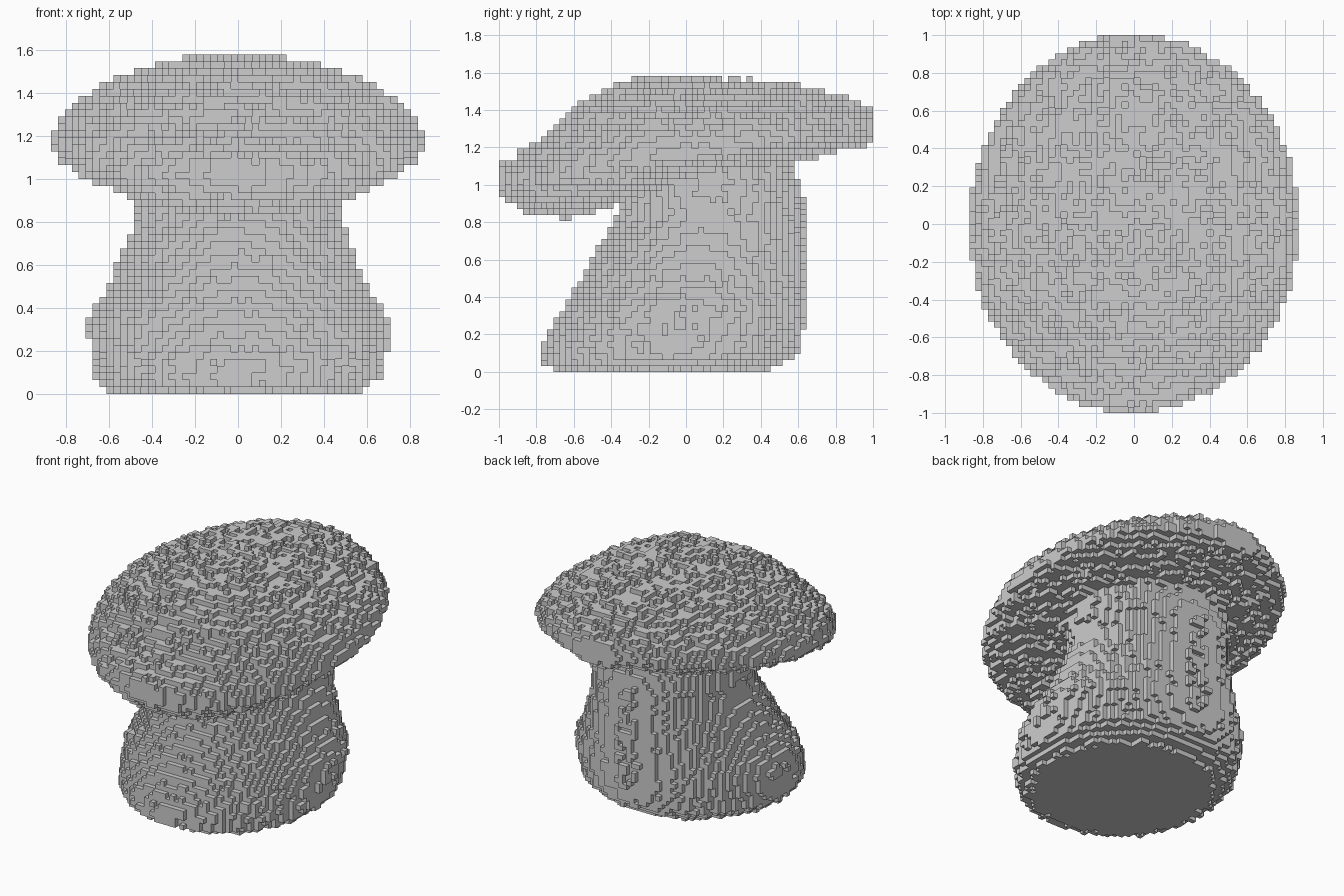
import bpy
import bmesh
import random

random.seed(4)
if "Cube" in bpy.data.objects:
    bpy.data.objects.remove(bpy.data.objects["Cube"], do_unlink=True)

NX, NY, NZ = 54, 62, 49
S = 2 / NY  # block size

grey = bpy.data.materials.new("mid grey")
grey.use_nodes = True
grey.diffuse_color = (0.61, 0.61, 0.61, 1)
grey.node_tree.nodes["Principled BSDF"].inputs["Base Color"].default_value = (0.61, 0.61, 0.61, 1)

# Profiles as (position, value) pairs
CAP_TOP = [(-1, 1.1), (-0.8, 1.21), (-0.6, 1.41), (-0.4, 1.53), (-0.2, 1.57),
           (0.15, 1.565), (0.57, 1.53), (0.86, 1.46), (1, 1.39)]
CAP_BOTTOM = [(-1, 0.97), (-0.84, 0.84), (-0.58, 0.84), (-0.4, 0.89), (-0.3, 0.94),
              (0, 1.0), (0.6, 1.13), (0.8, 1.19), (1, 1.23)]
STEM_FRONT = [(0, -0.7), (0.05, -0.77), (0.16, -0.76), (0.82, -0.37), (1.2, -0.28)]
STEM_BACK = [(0, 0.45), (0.1, 0.59), (0.25, 0.63), (0.92, 0.63), (1.05, 0.58), (1.2, 0.56)]
STEM_WIDTH = [(0, 0.58), (0.1, 0.68), (0.33, 0.7), (0.5, 0.6), (0.75, 0.5), (0.85, 0.48),
              (0.95, 0.51), (1.2, 0.52)]


def along(profile, t):
    """Linear interpolation of a profile."""
    for (a, u), (b, v) in zip(profile, profile[1:]):
        if t <= b:
            return u + (v - u) * max(0, t - a) / (b - a)
    return profile[-1][1]


def centre(i, j, k):
    return (i + 0.5 - NX / 2) * S, (j + 0.5 - NY / 2) * S, (k + 0.5) * S


def cap_cells():
    """Tilted dome, one column of blocks at a time, with a rough surface."""
    cells = set()
    for i in range(NX):
        for j in range(NY):
            x, y, _ = centre(i, j, 0)
            width2 = 1 - (y / 1.005) ** 2
            across = 1 - (x / 0.875) ** 2 / width2
            if across * width2 <= random.uniform(-0.02, 0.02):
                continue
            across = max(0, across) ** 0.6
            mid = 1.16 + 0.15 * y
            top = mid + (along(CAP_TOP, y) - mid) * across + random.uniform(-0.03, 0.018)
            low = mid - (mid - along(CAP_BOTTOM, y)) * across + random.uniform(-0.02, 0.02)
            cells.add((i, j, int(mid / S)))
            for k in range(NZ):
                if low <= centre(i, j, k)[2] <= top:
                    cells.add((i, j, k))
    return cells


def stem_cells():
    """Leaning stem that swells toward the foot, ragged at the ground."""
    cells = set()
    for k in range(int(1.2 / S)):
        z = (k + 0.5) * S
        front, back = along(STEM_FRONT, z), along(STEM_BACK, z)
        cy, ry, rx = (front + back) / 2, (back - front) / 2, along(STEM_WIDTH, z)
        rough = 0.2 if k == 0 else 0.035
        for i in range(NX):
            for j in range(NY):
                x, y, _ = centre(i, j, k)
                d = (x / rx) ** 2 + ((y - cy) / ry) ** 2
                if d < 1 + random.uniform(-rough, 0.03):
                    cells.add((i, j, k))
    return cells


def build(name, cells, solid):
    """Make a mesh of the block faces that border empty space."""
    bm = bmesh.new()
    corners = {}

    def vert(p):
        if p not in corners:
            corners[p] = bm.verts.new(((p[0] - NX / 2) * S, (p[1] - NY / 2) * S, p[2] * S))
        return corners[p]

    for cell in sorted(cells):
        for axis in range(3):
            for side in (0, 1):
                near = list(cell)
                near[axis] += 2 * side - 1
                if tuple(near) in solid:
                    continue
                u, v = (axis + 1) % 3, (axis + 2) % 3
                quad = []
                for du, dv in ((0, 0), (1, 0), (1, 1), (0, 1)):
                    p = list(cell)
                    p[axis] += side
                    p[u] += du
                    p[v] += dv
                    quad.append(vert(tuple(p)))
                bm.faces.new(quad if side else quad[::-1])
    mesh = bpy.data.meshes.new(name)
    bm.to_mesh(mesh)
    bm.free()
    mesh.materials.append(grey)
    bpy.context.collection.objects.link(bpy.data.objects.new(name, mesh))


cap = cap_cells()
stem = stem_cells() - cap
build("mushroom_cap", cap, cap | stem)
build("mushroom_stem", stem, cap | stem)
